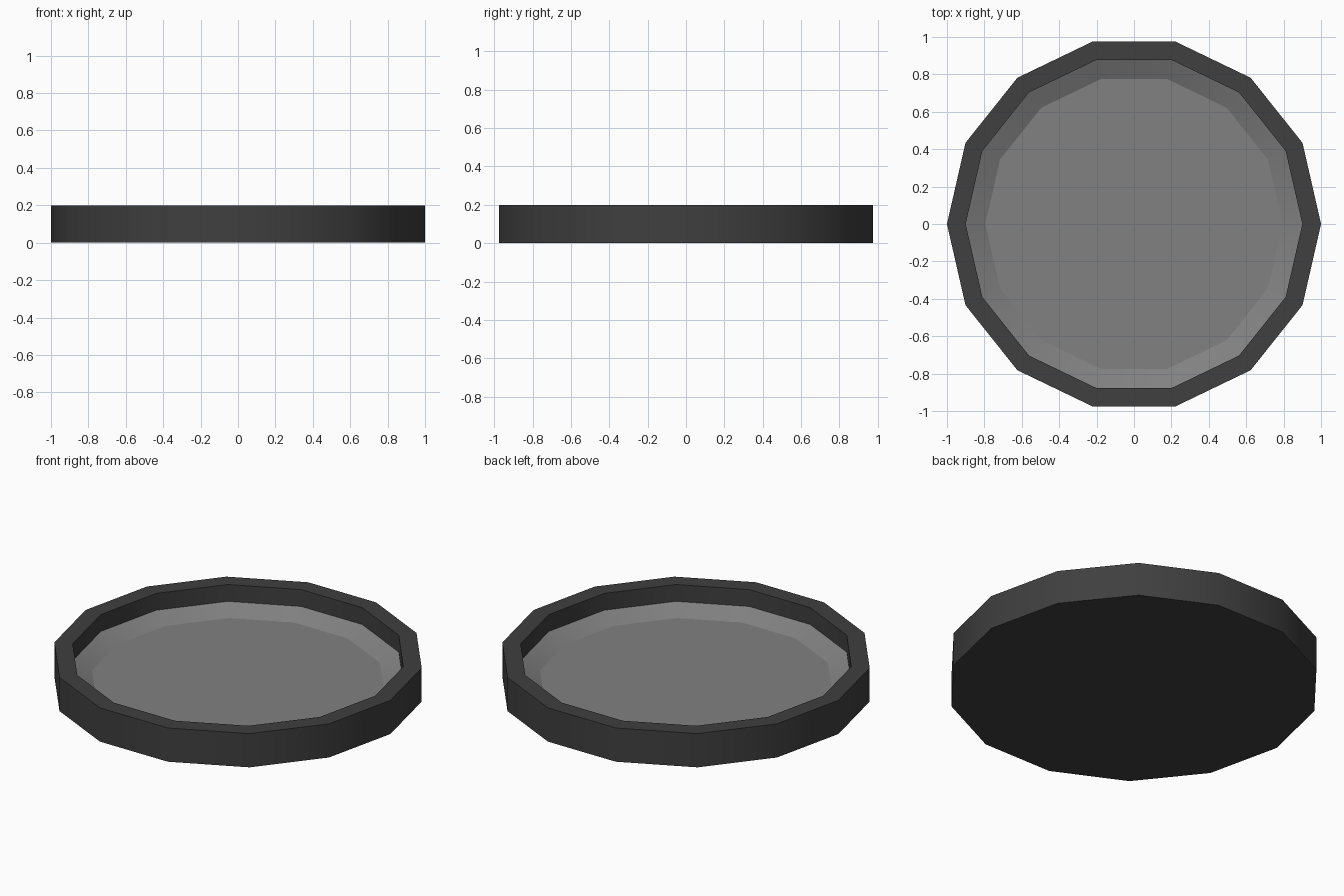
import bpy, bmesh, math

if "Cube" in bpy.data.objects:
    bpy.data.objects.remove(bpy.data.objects["Cube"])

SIDES = 14


def material(name, grey):
    mat = bpy.data.materials.new(name)
    mat.diffuse_color = (grey, grey, grey, 1)
    mat.use_nodes = True
    mat.node_tree.nodes["Principled BSDF"].inputs["Base Color"].default_value = mat.diffuse_color
    return mat


def lathe(name, profile, mat, cap_first=False, cap_last=False):
    """Revolve (radius, z) points into a 14-sided part."""
    bm = bmesh.new()
    rings = [[bm.verts.new((r * math.cos(math.tau * i / SIDES),
                            r * math.sin(math.tau * i / SIDES), z))
              for i in range(SIDES)] for r, z in profile]
    for a, b in zip(rings, rings[1:]):
        for i in range(SIDES):
            j = (i + 1) % SIDES
            bm.faces.new((a[i], a[j], b[j], b[i]))
    if cap_first:
        bm.faces.new(rings[0][::-1])
    if cap_last:
        bm.faces.new(rings[-1])
    mesh = bpy.data.meshes.new(name)
    bm.to_mesh(mesh)
    bm.free()
    mesh.materials.append(mat)
    obj = bpy.data.objects.new(name, mesh)
    bpy.context.collection.objects.link(obj)
    return obj


def smooth(obj, degrees):
    bpy.ops.object.select_all(action='DESELECT')
    obj.select_set(True)
    bpy.context.view_layer.objects.active = obj
    bpy.ops.object.shade_smooth_by_angle(angle=math.radians(degrees))


# Dark casing: closed bottom, outer wall, flat rim and inner wall
casing = lathe("casing", [(1, 0), (1, 0.2), (0.9, 0.2), (0.9, 0.1)],
               material("dark_grey", 0.05), cap_first=True)
smooth(casing, 30)

# Lighter dished panel: sloping edge and flat centre
panel = lathe("dished_panel", [(0.9, 0.1), (0.795, 0.05)],
              material("mid_grey", 0.22), cap_last=True)
smooth(panel, 20)
